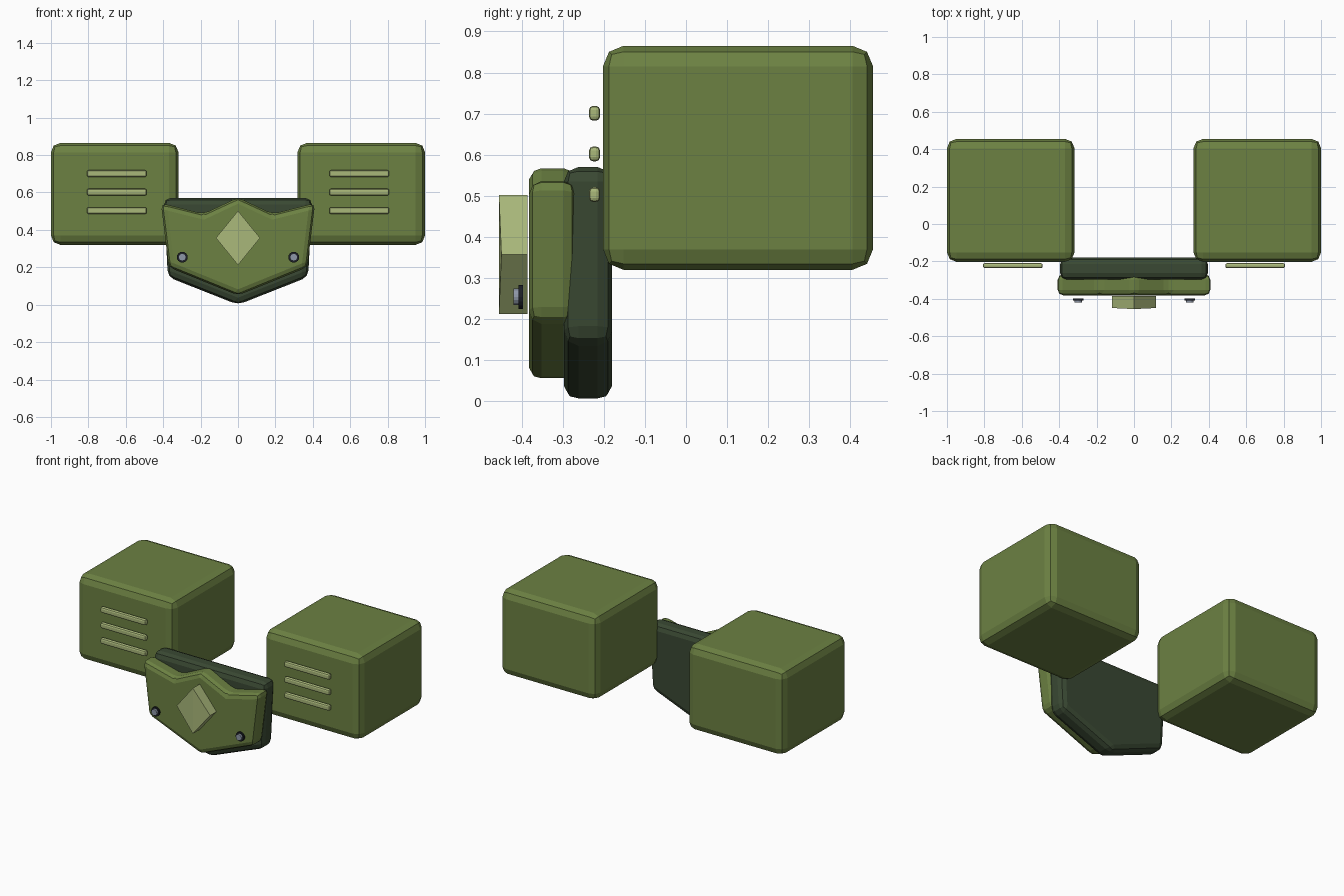
import bpy
import bmesh
import math
from mathutils import Matrix

if "Cube" in bpy.data.objects:
    bpy.data.objects.remove(bpy.data.objects["Cube"], do_unlink=True)


def material(name, rgb):
    m = bpy.data.materials.new(name)
    m.use_nodes = True
    m.diffuse_color = (*rgb, 1)
    m.node_tree.nodes["Principled BSDF"].inputs["Base Color"].default_value = (*rgb, 1)
    return m


olive = material("olive_green", (0.15, 0.22, 0.055))
pale = material("pale_green", (0.40, 0.48, 0.195))
dark = material("dark_green", (0.042, 0.066, 0.033))
black = material("near_black", (0.012, 0.014, 0.02))
steel = material("blue_grey", (0.27, 0.31, 0.39))


def finish(name, bm, mat, bevel=0):
    bmesh.ops.recalc_face_normals(bm, faces=bm.faces)
    mesh = bpy.data.meshes.new(name)
    bm.to_mesh(mesh)
    bm.free()
    mesh.materials.append(mat)
    obj = bpy.data.objects.new(name, mesh)
    bpy.context.collection.objects.link(obj)
    if bevel:
        mod = obj.modifiers.new("rounded_edges", "BEVEL")
        mod.width = bevel
        mod.segments = 2
        mod.limit_method = "NONE"
    return obj


def box(name, low, high, mat, bevel):
    bm = bmesh.new()
    size = [b - a for a, b in zip(low, high)]
    mid = [(a + b) / 2 for a, b in zip(low, high)]
    bmesh.ops.create_cube(bm, size=1, matrix=Matrix.Translation(mid) @ Matrix.Diagonal((*size, 1)))
    return finish(name, bm, mat, bevel)


def plate(name, half, y0, y1, mat, bevel):
    """Extrude a left-right symmetric outline, given as its +x half, from y0 to y1."""
    outline = half + [(-x, z) for x, z in reversed(half) if x > 0]
    bm = bmesh.new()
    face = bm.faces.new([bm.verts.new((x, y0, z)) for x, z in outline])
    ext = bmesh.ops.extrude_face_region(bm, geom=[face])
    moved = [v for v in ext["geom"] if isinstance(v, bmesh.types.BMVert)]
    bmesh.ops.translate(bm, verts=moved, vec=(0, y1 - y0, 0))
    return finish(name, bm, mat, bevel)


def disc(name, x, z, radius, y0, y1, mat):
    bm = bmesh.new()
    place = Matrix.Translation((x, (y0 + y1) / 2, z)) @ Matrix.Rotation(math.pi / 2, 4, "X")
    bmesh.ops.create_cone(bm, cap_ends=True, segments=16, radius1=radius, radius2=radius,
                          depth=y1 - y0, matrix=place)
    finish(name, bm, mat)


# Side blocks, vent slats and bolts on both sides
for side, s in (("left", 1), ("right", -1)):
    def span(a, b):
        return sorted((s * a, s * b))

    x0, x1 = span(0.318, 1.0)
    box(side + "_block", (x0, -0.202, 0.32), (x1, 0.455, 0.865), olive, 0.05)
    x0, x1 = span(0.488, 0.808)
    for i in range(3):
        z = 0.503 + 0.099 * i
        box(f"{side}_slat_{i + 1}", (x0, -0.236, z - 0.018), (x1, -0.209, z + 0.018), pale, 0.01)
    disc(side + "_bolt_washer", s * 0.298, 0.254, 0.029, -0.408, -0.397, black)
    disc(side + "_bolt_head", s * 0.298, 0.254, 0.02, -0.42, -0.404, steel)

# Dark backing plate and the notched front plate
plate("back_plate", [(0, 0), (0.375, 0.148), (0.397, 0.57)], -0.297, -0.18, dark, 0.035)
plate("front_plate", [(0, 0.05), (0.37, 0.2), (0.412, 0.543), (0.185, 0.486), (0, 0.573)],
      -0.382, -0.268, olive, 0.03)

# Diamond emblem with a very slight vertical ridge
emblem = plate("diamond_emblem", [(0, 0.212), (0.118, 0.357), (0, 0.502)], -0.455, -0.385, pale, 0)
bm = bmesh.new()
bm.from_mesh(emblem.data)
front = [v for v in bm.verts if v.co.y < -0.44]
bmesh.ops.connect_verts(bm, verts=[v for v in front if abs(v.co.x) < 0.01])
for v in front:
    if abs(v.co.x) > 0.01:
        v.co.y += 0.006
bm.to_mesh(emblem.data)
bm.free()
